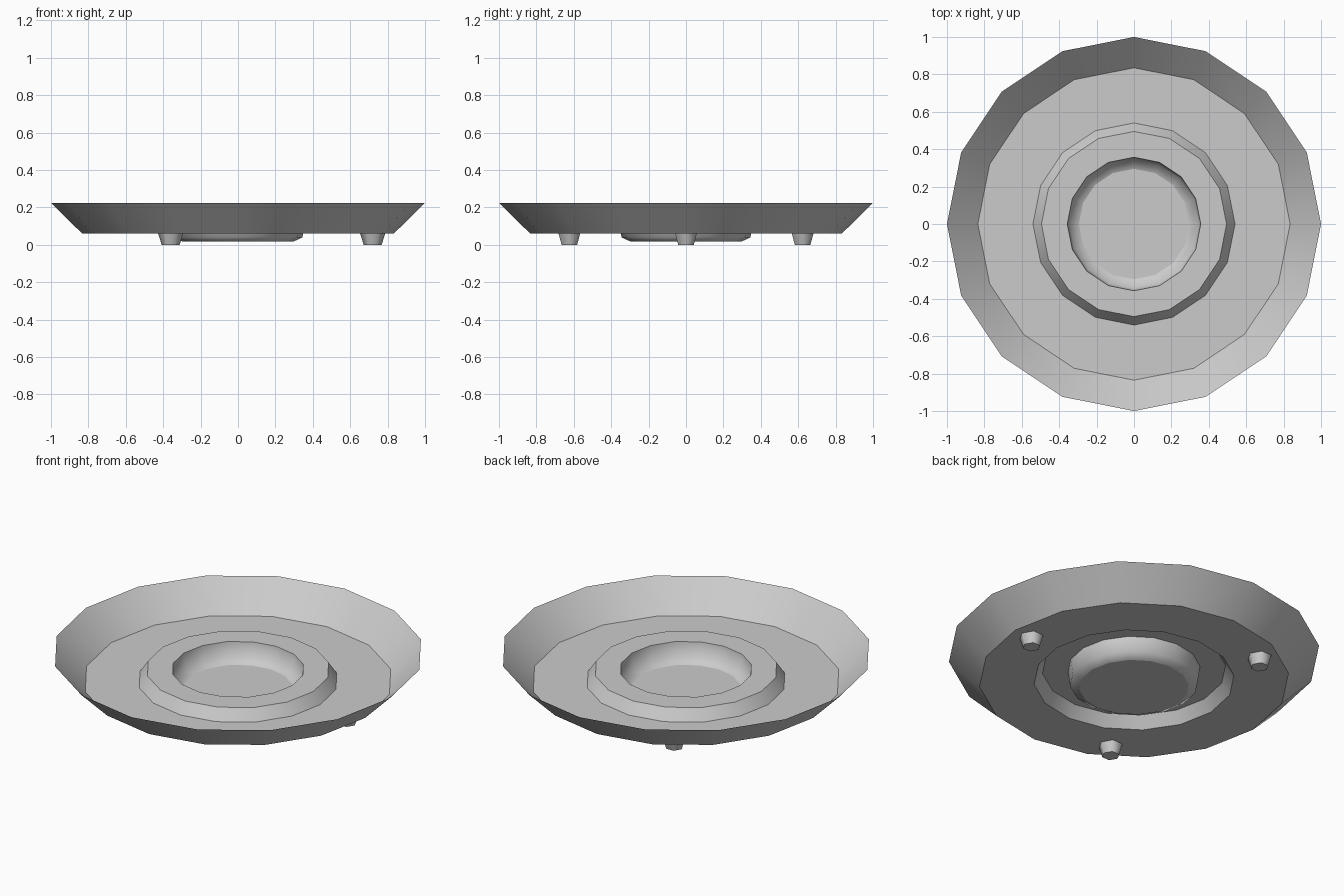
import bpy, bmesh
from math import cos, sin, pi

if "Cube" in bpy.data.objects:
    bpy.data.objects.remove(bpy.data.objects["Cube"])

grey = bpy.data.materials.new("light grey")
grey.use_nodes = True
colour = (0.6, 0.6, 0.6, 1)
grey.diffuse_color = colour
grey.node_tree.nodes["Principled BSDF"].inputs["Base Color"].default_value = colour


def lathe(name, profile, sides, centre=(0, 0), sharp=(), cap_start=False):
    """Turn (radius, height) points about z; the last ring is closed by a cap."""
    bm = bmesh.new()
    rings = [[bm.verts.new((centre[0] + r * cos(2 * pi * i / sides),
                            centre[1] + r * sin(2 * pi * i / sides), z))
              for i in range(sides)] for r, z in profile]
    for a, b in zip(rings, rings[1:]):
        for i in range(sides):
            j = (i + 1) % sides
            bm.faces.new((a[j], a[i], b[i], b[j]))
    bm.faces.new(rings[-1])
    if cap_start:
        bm.faces.new(rings[0][::-1])
        bmesh.ops.recalc_face_normals(bm, faces=bm.faces)
    for f in bm.faces:
        f.smooth = True
    # Crisp creases on the chosen rings
    for k in sharp:
        for i in range(sides):
            bm.edges.get((rings[k][i], rings[k][i - 1])).smooth = False
    mesh = bpy.data.meshes.new(name)
    bm.to_mesh(mesh)
    bm.free()
    mesh.materials.append(grey)
    obj = bpy.data.objects.new(name, mesh)
    bpy.context.collection.objects.link(obj)
    return obj


# Thin dish: sloped wall, flat floor, raised ring, rounded central well
lathe("dish", [(1, 0.225), (0.835, 0.062), (0.54, 0.062), (0.495, 0.128),
               (0.357, 0.128), (0.345, 0.04), (0.295, 0.017)],
      16, sharp=(1, 2, 3, 4))

# Three tapered feet under the floor
for n in range(3):
    a = 2 * pi * n / 3
    lathe(f"foot_{n + 1}", [(0.067, 0.061), (0.048, 0)], 6,
          centre=(0.72 * cos(a), 0.72 * sin(a)), sharp=(0, 1), cap_start=True)
